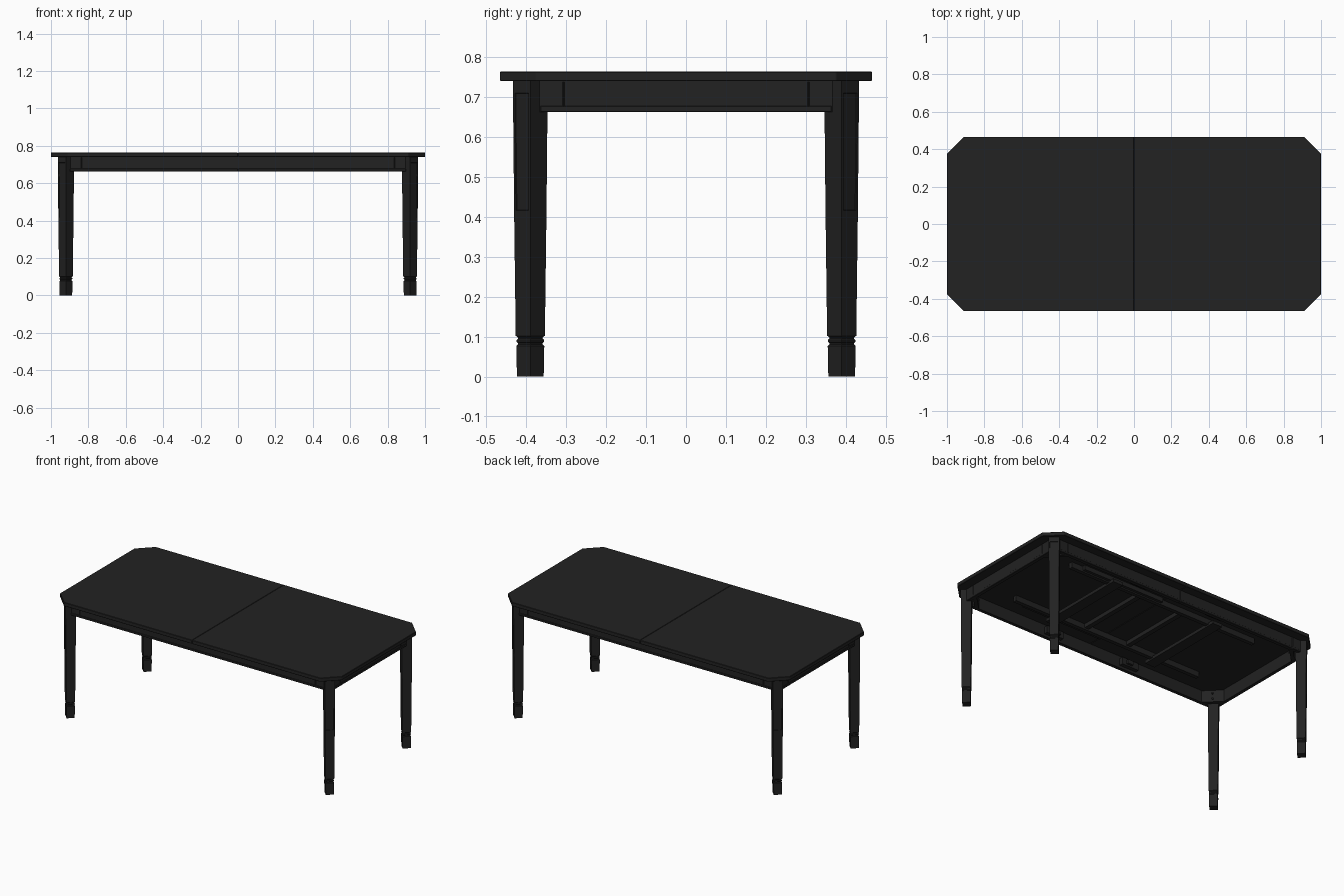
import bpy, bmesh, math
from mathutils import Matrix, Vector

if "Cube" in bpy.data.objects:
    bpy.data.objects.remove(bpy.data.objects["Cube"])

black = bpy.data.materials.new("black_stain")
black.diffuse_color = (0.016, 0.016, 0.016, 1)
black.use_nodes = True
black.node_tree.nodes["Principled BSDF"].inputs["Base Color"].default_value = black.diffuse_color


def finish(name, bm, mirror=(False, False), bevel=0):
    bmesh.ops.recalc_face_normals(bm, faces=bm.faces)
    me = bpy.data.meshes.new(name)
    bm.to_mesh(me)
    bm.free()
    me.materials.append(black)
    ob = bpy.data.objects.new(name, me)
    bpy.context.collection.objects.link(ob)
    if bevel:
        b = ob.modifiers.new("bevel", 'BEVEL')
        b.width, b.segments, b.limit_method = bevel, 1, 'ANGLE'
    if any(mirror):
        m = ob.modifiers.new("mirror", 'MIRROR')
        m.use_axis = (mirror[0], mirror[1], False)
        m.use_mirror_merge = False
    return ob


def add_box(bm, x0, x1, y0, y1, z0, z1):
    c = Vector(((x0 + x1) / 2, (y0 + y1) / 2, (z0 + z1) / 2))
    s = Matrix.Diagonal((x1 - x0, y1 - y0, z1 - z0, 1))
    bmesh.ops.create_cube(bm, size=1, matrix=Matrix.Translation(c) @ s)


def boxes(name, items, mirror=(True, True), bevel=0):
    bm = bmesh.new()
    for it in items:
        add_box(bm, *it)
    return finish(name, bm, mirror, bevel)


# Table top: two halves with clipped corners and a centre seam
bm = bmesh.new()
pts = [(0.0006, -0.466), (0.91, -0.466), (1, -0.376), (1, 0.376), (0.91, 0.466), (0.0006, 0.466)]
face = bm.faces.new([bm.verts.new((x, y, 0.74)) for x, y in pts])
ext = bmesh.ops.extrude_face_region(bm, geom=[face])
bmesh.ops.translate(bm, vec=(0, 0, 0.024),
                    verts=[v for v in ext["geom"] if isinstance(v, bmesh.types.BMVert)])
bm.faces.new([v for v in reversed(face.verts)]) if not face.is_valid else None
finish("table_top_halves", bm, (True, False), 0.002)

# Legs: square, turned 45 degrees, tapered, with ringed feet
LX, LY = 0.92, 0.39
sections = [(0, .0335), (.076, .035), (.080, .031), (.084, .031), (.087, .034), (.092, .034),
            (.095, .031), (.098, .031), (.102, .0365), (.41, .0405), (.716, .0435), (.74, .0435)]
bm = bmesh.new()
rings = [[bm.verts.new((LX + r * dx, LY + r * dy, z))
          for dx, dy in ((1, 0), (0, 1), (-1, 0), (0, -1))] for z, r in sections]
for i in range(len(rings) - 1):
    for k in range(4):
        f = bm.faces.new((rings[i][k], rings[i][(k + 1) % 4],
                          rings[i + 1][(k + 1) % 4], rings[i + 1][k]))
        if k == 0 and i == 9:
            panel = f
bm.faces.new(rings[0][::-1])
bm.faces.new(rings[-1])
bm.normal_update()
# sunk panel on the outer leg face
bmesh.ops.inset_region(bm, faces=[panel], thickness=0.009, depth=0)
bmesh.ops.inset_region(bm, faces=[panel], thickness=0.0008, depth=-0.003)
finish("legs", bm, (True, True))

# Aprons with a small bead along the bottom edge
boxes("long_aprons", [(0.0006, 0.90, 0.39, 0.41, 0.664, 0.741)])
boxes("long_apron_beads", [(0.0006, 0.897, 0.408, 0.413, 0.664, 0.678)], bevel=0.002)
boxes("end_aprons", [(0.92, 0.94, -0.37, 0.37, 0.662, 0.741)], (True, False))
boxes("end_apron_beads", [(0.938, 0.943, -0.365, 0.365, 0.662, 0.678)], (True, False), 0.002)

# Diagonal corner braces with bolts, behind the legs
bm = bmesh.new()
place = Matrix.Translation((0.882, 0.352, 0.70)) @ Matrix.Rotation(math.radians(-45), 4, 'Z')
bmesh.ops.create_cube(bm, size=1, matrix=place @ Matrix.Diagonal((0.15, 0.022, 0.075, 1)))
for dz in (-0.017, 0.017):
    bmesh.ops.create_cone(bm, cap_ends=True, segments=10, radius1=0.006, radius2=0.006, depth=0.012,
                          matrix=place @ Matrix.Translation((0, -0.013, dz))
                          @ Matrix.Rotation(math.radians(90), 4, 'X'))
finish("corner_braces", bm, (True, True))

# Extension slides and cross bars under the top
boxes("slide_rails", [(-0.68, 0.68, 0.235, 0.26, 0.705, 0.741),
                      (0.02, 0.60, 0.262, 0.28, 0.712, 0.741)], (False, True))
boxes("wide_cross_bars", [(0.335, 0.405, -0.30, 0.30, 0.695, 0.715)], (True, False))
boxes("thin_cross_bars", [(0.14, 0.17, -0.235, 0.235, 0.715, 0.741)], (True, False))

# Apron alignment blocks and latches
boxes("apron_blocks", [(0.22, 0.34, 0.365, 0.391, 0.68, 0.725),
                       (0.25, 0.29, 0.35, 0.366, 0.69, 0.715)])
